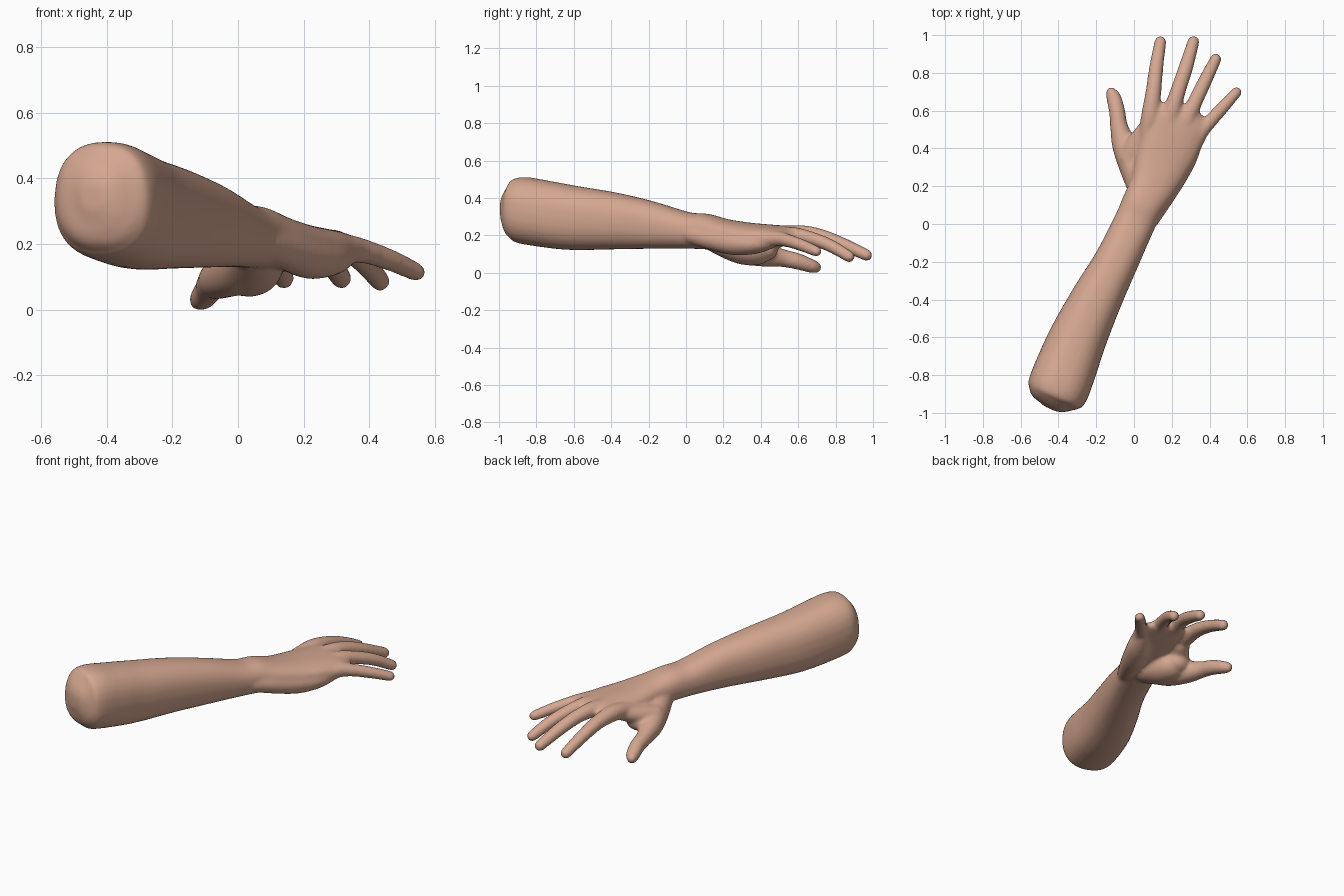
import bpy, bmesh, math
from mathutils import Vector

cube = bpy.data.objects.get("Cube")
if cube:
    bpy.data.objects.remove(cube, do_unlink=True)

skin = bpy.data.materials.new("skin")
skin.use_nodes = True
skin.diffuse_color = (0.66, 0.385, 0.28, 1)
skin.node_tree.nodes["Principled BSDF"].inputs["Base Color"].default_value = skin.diffuse_color

SIDES, STEPS = 28, 5


def spline(rows):
    """Catmull-Rom through rows of x, y, z, half width, half height."""
    out = []
    for i in range(len(rows) - 1):
        p0, p1 = rows[max(i - 1, 0)], rows[i]
        p2, p3 = rows[i + 1], rows[min(i + 2, len(rows) - 1)]
        for s in range(STEPS):
            t = s / STEPS
            out.append([0.5 * (2 * b + (c - a) * t + (2 * a - 5 * b + 4 * c - d) * t ** 2
                               + (3 * b - a - 3 * c + d) * t ** 3)
                        for a, b, c, d in zip(p0, p1, p2, p3)])
    return out + [list(rows[-1])]


def loft(bm, rows, roll=0.0, square=1.0):
    """Add a closed tube with a rounded far end; square < 1 fills out its corners."""
    rows = spline(rows)
    *tip, w, h = rows[-1]
    ahead = (Vector(tip) - Vector(rows[-2][:3])).normalized()
    for angle in (25, 50, 75):
        a = math.radians(angle)
        centre = Vector(tip) + ahead * min(w, h) * math.sin(a)
        rows.append([*centre, w * math.cos(a), h * math.cos(a)])
    rings = []
    for i, (x, y, z, w, h) in enumerate(rows):
        d = Vector(rows[min(i + 1, len(rows) - 1)][:3]) - Vector(rows[max(i - 1, 0)][:3])
        side = d.cross(Vector((0, 0, 1))).normalized()
        side = (side + Vector((0, 0, -roll * i / len(rows)))).normalized()
        up = side.cross(d).normalized()
        ring = []
        for k in range(SIDES):
            a = math.tau * k / SIDES
            c, s = (math.copysign(abs(f) ** square, f) for f in (math.cos(a), math.sin(a)))
            ring.append(bm.verts.new(Vector((x, y, z)) + side * w * c + up * h * s))
        rings.append(ring)
    for r, s in zip(rings, rings[1:]):
        for k in range(SIDES):
            n = (k + 1) % SIDES
            bm.faces.new((r[k], r[n], s[n], s[k]))
    bm.faces.new(rings[0][::-1])
    bm.faces.new(rings[-1])


bm = bmesh.new()

# forearm, wrist and flat of the hand
loft(bm, [(-.445, -.978, .355, .035, .04), (-.437, -.96, .355, .09, .1), (-.425, -.928, .353, .138, .152),
          (-.405, -.88, .35, .163, .177),
          (-.355, -.75, .328, .162, .178), (-.295, -.6, .307, .152, .172), (-.2, -.4, .292, .135, .154),
          (-.095, -.2, .27, .117, .129), (0, 0, .241, .11, .098), (.045, .1, .235, .112, .095),
          (.1, .2, .22, .125, .082), (.15, .32, .212, .146, .07), (.2, .44, .214, .157, .056),
          (.236, .54, .216, .152, .045), (.256, .6, .212, .12, .032)], roll=.09, square=.85)

# thumb
loft(bm, [(.03, .18, .18, .06, .06), (-.01, .3, .14, .068, .078), (-.053, .42, .11, .064, .064),
          (-.08, .52, .092, .047, .048), (-.09, .6, .074, .043, .044), (-.108, .67, .05, .04, .037),
          (-.12, .695, .043, .03, .033)])

# fleshy thumb base, web towards the first finger, then heel of the palm
loft(bm, [(.05, .1, .215, .07, .06), (.055, .2, .175, .085, .075), (.042, .3, .142, .095, .083),
          (.03, .38, .135, .09, .08), (.025, .43, .14, .07, .062)])
loft(bm, [(-.03, .33, .15, .06, .06), (.01, .41, .168, .06, .055), (.075, .51, .2, .05, .045)])
loft(bm, [(.08, .02, .22, .05, .05), (.15, .14, .195, .06, .06), (.215, .26, .174, .07, .066),
          (.275, .37, .17, .068, .055), (.325, .46, .185, .045, .04)])

# fingers, each from the back of the hand over its knuckle to the tip
fingers = {
    "index": [(.055, .4, .2, .04, .04), (.085, .57, .222, .048, .047), (.103, .7, .21, .042, .041),
              (.118, .83, .17, .038, .036), (.14, .965, .108, .032, .032)],
    "middle": [(.165, .43, .21, .04, .04), (.2, .59, .225, .046, .045), (.235, .71, .213, .041, .039),
               (.275, .83, .17, .039, .036), (.315, .966, .108, .032, .032)],
    "ring": [(.235, .4, .2, .04, .04), (.28, .55, .216, .045, .044), (.325, .65, .203, .04, .038),
             (.38, .765, .162, .037, .035), (.433, .873, .1, .031, .031)],
    "little": [(.285, .34, .19, .04, .04), (.345, .475, .197, .043, .042), (.4, .54, .187, .037, .036),
               (.47, .617, .162, .034, .033), (.543, .698, .128, .029, .029)],
}
for rows in fingers.values():
    loft(bm, rows)

mesh = bpy.data.meshes.new("arm_and_hand")
bm.to_mesh(mesh)
bm.free()
arm = bpy.data.objects.new("arm_and_hand", mesh)
bpy.context.collection.objects.link(arm)
mesh.materials.append(skin)

# fuse the parts into one soft skin
fuse = arm.modifiers.new("fuse", 'REMESH')
fuse.mode = 'VOXEL'
fuse.voxel_size = 0.009
fuse.use_smooth_shade = True
soften = arm.modifiers.new("soften", 'SMOOTH')
soften.factor = 0.5
soften.iterations = 14
bpy.ops.object.select_all(action='DESELECT')
arm.select_set(True)
bpy.context.view_layer.objects.active = arm
for name in ("fuse", "soften"):
    bpy.ops.object.modifier_apply(modifier=name)
bpy.ops.object.shade_smooth()

# rest the thumb on the ground
ground = min(v.co.z for v in arm.data.vertices)
for v in arm.data.vertices:
    v.co.z -= ground
